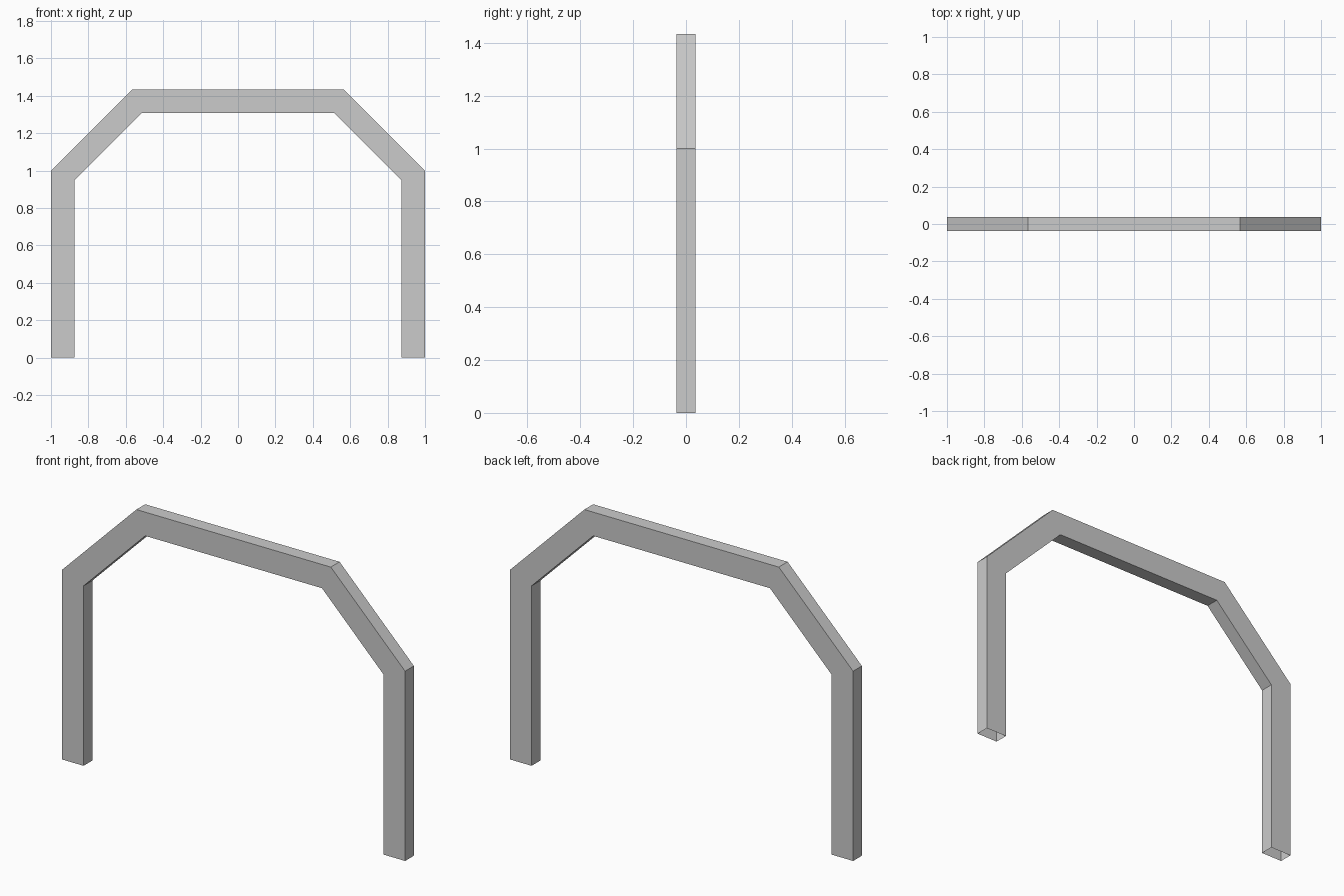
import bpy, bmesh, math

if "Cube" in bpy.data.objects:
    bpy.data.objects.remove(bpy.data.objects["Cube"])

HALF_DEPTH = 0.0365
THICK = 0.125
RISE = 0.433
MITRE = THICK * math.tan(math.radians(22.5))

# Mitred stations on the left half: (outer x, z), (inner x, z)
left = [
    ((-1, 0), (-1 + THICK, 0)),
    ((-1, 1), (-1 + THICK, 1 - MITRE)),
    ((-1 + RISE, 1 + RISE), (-1 + RISE + MITRE, 1 + RISE - THICK)),
]
right = [((-o[0], o[1]), (-i[0], i[1])) for o, i in reversed(left)]

# Sweep a rectangular section through the stations; the feet stay open
bm = bmesh.new()
rings = []
for (ox, oz), (ix, iz) in left + right:
    section = [(ox, -HALF_DEPTH, oz), (ox, HALF_DEPTH, oz),
               (ix, HALF_DEPTH, iz), (ix, -HALF_DEPTH, iz)]
    rings.append([bm.verts.new(p) for p in section])
for a, b in zip(rings, rings[1:]):
    for k in range(4):
        n = (k + 1) % 4
        bm.faces.new((a[k], b[k], b[n], a[n]))

mesh = bpy.data.meshes.new("arch_frame")
bm.to_mesh(mesh)
bm.free()
bpy.context.collection.objects.link(bpy.data.objects.new("arch_frame", mesh))
